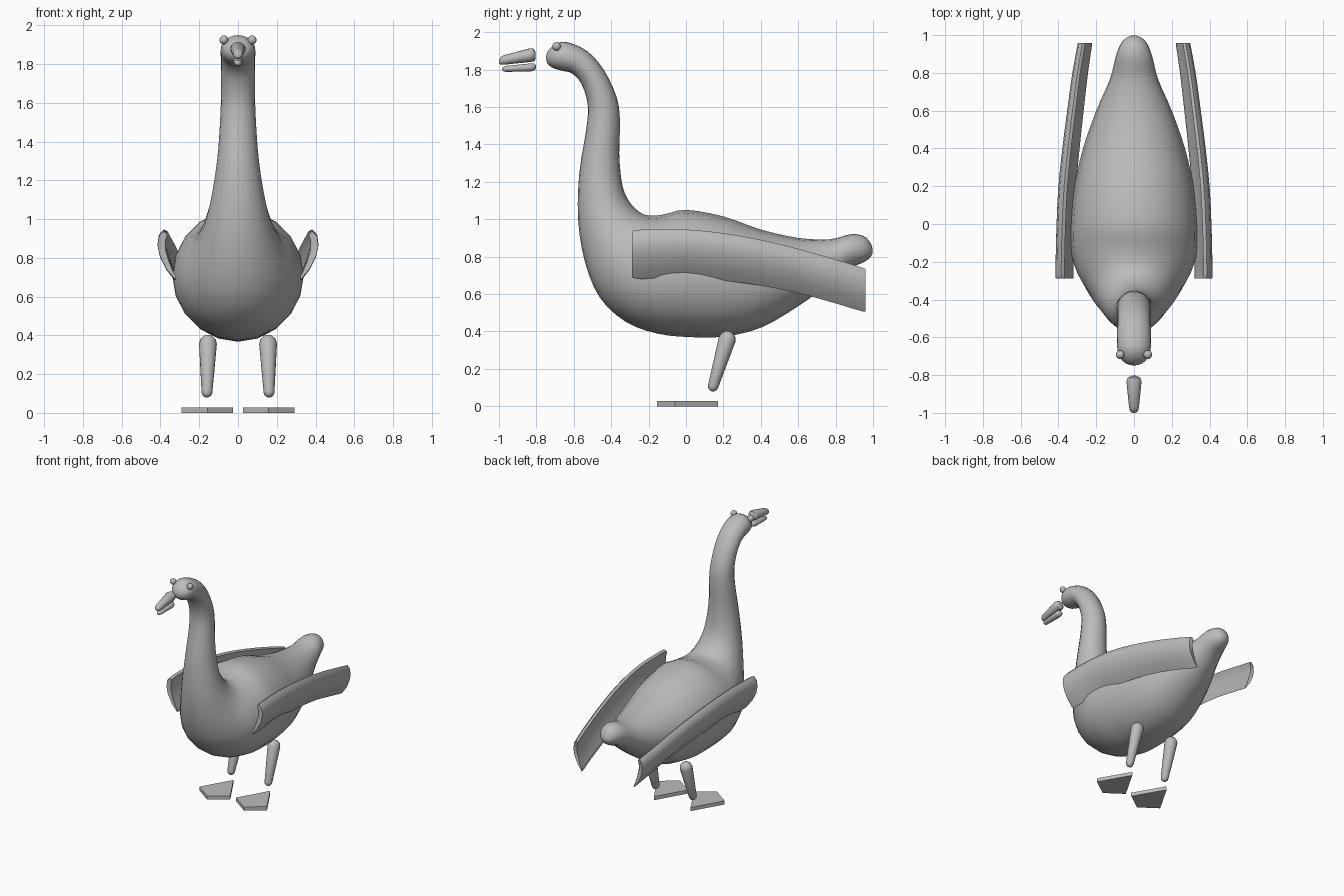
import bpy, bmesh, math
from mathutils import Vector

if "Cube" in bpy.data.objects:
    bpy.data.objects.remove(bpy.data.objects["Cube"], do_unlink=True)

grey = bpy.data.materials.new("plain grey")
grey.use_nodes = True
grey.diffuse_color = (0.5, 0.5, 0.5, 1)
grey.node_tree.nodes["Principled BSDF"].inputs["Base Color"].default_value = (0.5, 0.5, 0.5, 1)


def finish(name, bm, smooth=True, angle=50):
    bmesh.ops.recalc_face_normals(bm, faces=bm.faces[:])
    me = bpy.data.meshes.new(name)
    bm.to_mesh(me)
    bm.free()
    me.materials.append(grey)
    ob = bpy.data.objects.new(name, me)
    bpy.context.collection.objects.link(ob)
    if smooth:
        bpy.ops.object.select_all(action="DESELECT")
        bpy.context.view_layer.objects.active = ob
        ob.select_set(True)
        bpy.ops.object.shade_smooth_by_angle(angle=math.radians(angle))
    return ob


def spline(rows, steps):
    """Catmull-Rom through rows of numbers."""
    out = []
    for i in range(len(rows) - 1):
        a, b = rows[max(i - 1, 0)], rows[i]
        c, d = rows[i + 1], rows[min(i + 2, len(rows) - 1)]
        for k in range(steps):
            t = k / steps
            out.append([0.5 * (2 * q + (r - p) * t + (2 * p - 5 * q + 4 * r - s) * t * t
                               + (3 * q - p - 3 * r + s) * t ** 3)
                        for p, q, r, s in zip(a, b, c, d)])
    return out + [list(rows[-1])]


def skin(name, rings, angle=50):
    """Bridge closed rings of points and cap both ends."""
    bm = bmesh.new()
    loops = [[bm.verts.new(p) for p in ring] for ring in rings]
    n = len(loops[0])
    for a, b in zip(loops, loops[1:]):
        for i in range(n):
            j = (i + 1) % n
            bm.faces.new((a[i], a[j], b[j], b[i]))
    bm.faces.new(loops[0])
    bm.faces.new(loops[-1])
    return finish(name, bm, angle=angle)


def ellipses(rows, sides, x=0):
    """Each row: top y, top z, bottom y, bottom z, half width."""
    rings = []
    for ty, tz, by, bz, w in rows:
        top, low = Vector((x, ty, tz)), Vector((x, by, bz))
        mid, half = (top + low) / 2, (top - low) / 2
        turns = [math.tau * k / sides for k in range(sides)]
        rings.append([mid + half * math.cos(t) + Vector((w * math.sin(t), 0, 0)) for t in turns])
    return rings


# Body, neck and head in one sweep from tail to face
body = [
    (.998, .84, .996, .815, .015), (.985, .875, .98, .79, .045), (.95, .91, .94, .765, .075),
    (.88, .92, .87, .735, .10), (.77, .893, .76, .65, .128), (.6, .9, .6, .535, .20),
    (.4, .945, .4, .42, .27), (.2, 1.015, .2, .372, .315), (0, 1.05, .02, .37, .336),
    (-.12, 1.025, -.15, .388, .335), (-.2, 1.02, -.32, .45, .30), (-.25, 1.04, -.46, .58, .24),
    (-.3, 1.09, -.54, .77, .185), (-.34, 1.18, -.577, 1.0, .142), (-.357, 1.35, -.57, 1.25, .108),
    (-.353, 1.52, -.535, 1.47, .093), (-.37, 1.65, -.525, 1.61, .088),
    (-.44, 1.80, -.56, 1.725, .088), (-.53, 1.9, -.61, 1.78, .089),
    (-.64, 1.948, -.655, 1.792, .09), (-.70, 1.935, -.71, 1.808, .075),
    (-.737, 1.90, -.74, 1.832, .042), (-.748, 1.872, -.748, 1.857, .01),
]
skin("body", ellipses(spline(body, 3), 20))

# Beak halves
upper = [(-.805, 1.895, -.805, 1.855, .015), (-.815, 1.912, -.81, 1.845, .033),
         (-.835, 1.914, -.83, 1.841, .04), (-.97, 1.878, -.975, 1.826, .026),
         (-.99, 1.868, -.993, 1.827, .02), (-.999, 1.852, -1.0, 1.835, .008)]
lower = [(-.803, 1.825, -.803, 1.805, .01), (-.812, 1.834, -.81, 1.796, .022),
         (-.83, 1.833, -.83, 1.79, .027), (-.96, 1.82, -.96, 1.788, .019),
         (-.975, 1.816, -.975, 1.79, .015), (-.983, 1.809, -.983, 1.798, .006)]
skin("upper_beak", ellipses(upper, 16))
skin("lower_beak", ellipses(lower, 16))

# Wings: thin cupped section (inset, height fraction) swept backwards
section = [(0, 0), (.045, .22), (.078, .48), (.09, .7), (.083, .9), (.06, 1), (.042, .96),
           (.052, .8), (.05, .62), (.034, .4), (.008, .12), (-.004, .03)]
# Each row: y, bottom z, top z, inner x, bulge
wing = [(-.288, .70, .925, .327, .93), (-.28, .685, .94, .325, 1), (-.2, .682, .945, .325, 1),
        (0, .695, .945, .32, 1), (.2, .672, .925, .31, 1), (.4, .645, .89, .292, .97),
        (.6, .605, .842, .27, .93), (.8, .55, .785, .247, .88), (.945, .507, .74, .226, .82),
        (.957, .515, .73, .227, .78)]

# Legs: rounded tapered posts along a slanted axis
hip, ankle = Vector((.155, .22, .357)), Vector((.16, .145, .107))

for side, label in ((1, "left"), (-1, "right")):
    rings = [[(side * (x + k * u), y, lo + v * (hi - lo)) for u, v in section]
             for y, lo, hi, x, k in spline(wing, 3)]
    skin(label + "_wing", rings, 60)

    axis = (ankle - hip).normalized()
    across = axis.cross(Vector((1, 0, 0))).normalized()
    sideways = across.cross(axis)
    profile = [(hip, .046, math.radians(a)) for a in (-85, -60, -30, 0)]
    profile += [(ankle, .028, math.radians(a)) for a in (0, 30, 60, 85)]
    rings = []
    for base, r, a in profile:
        centre = base + axis * r * math.sin(a)
        ring = []
        for k in range(16):
            t = math.tau * k / 16
            p = centre + (across * math.cos(t) + sideways * math.sin(t)) * r * math.cos(a)
            ring.append((p.x * side, p.y, p.z))
        rings.append(ring)
    skin(label + "_leg", rings)

    # Webbed foot: flat kite plate
    bm = bmesh.new()
    kite = [(.158, .17), (.025, -.06), (.158, -.155), (.291, -.06)]
    face = bm.faces.new([bm.verts.new((side * x, y, 0)) for x, y in kite])
    new = bmesh.ops.extrude_face_region(bm, geom=[face])["geom"]
    bmesh.ops.translate(bm, vec=(0, 0, .028),
                        verts=[v for v in new if isinstance(v, bmesh.types.BMVert)])
    finish(label + "_foot", bm, smooth=False)

    # Eye
    bm = bmesh.new()
    bmesh.ops.create_uvsphere(bm, u_segments=16, v_segments=10, radius=.023)
    bmesh.ops.translate(bm, vec=(side * .073, -.692, 1.924), verts=bm.verts[:])
    finish(label + "_eye", bm)
